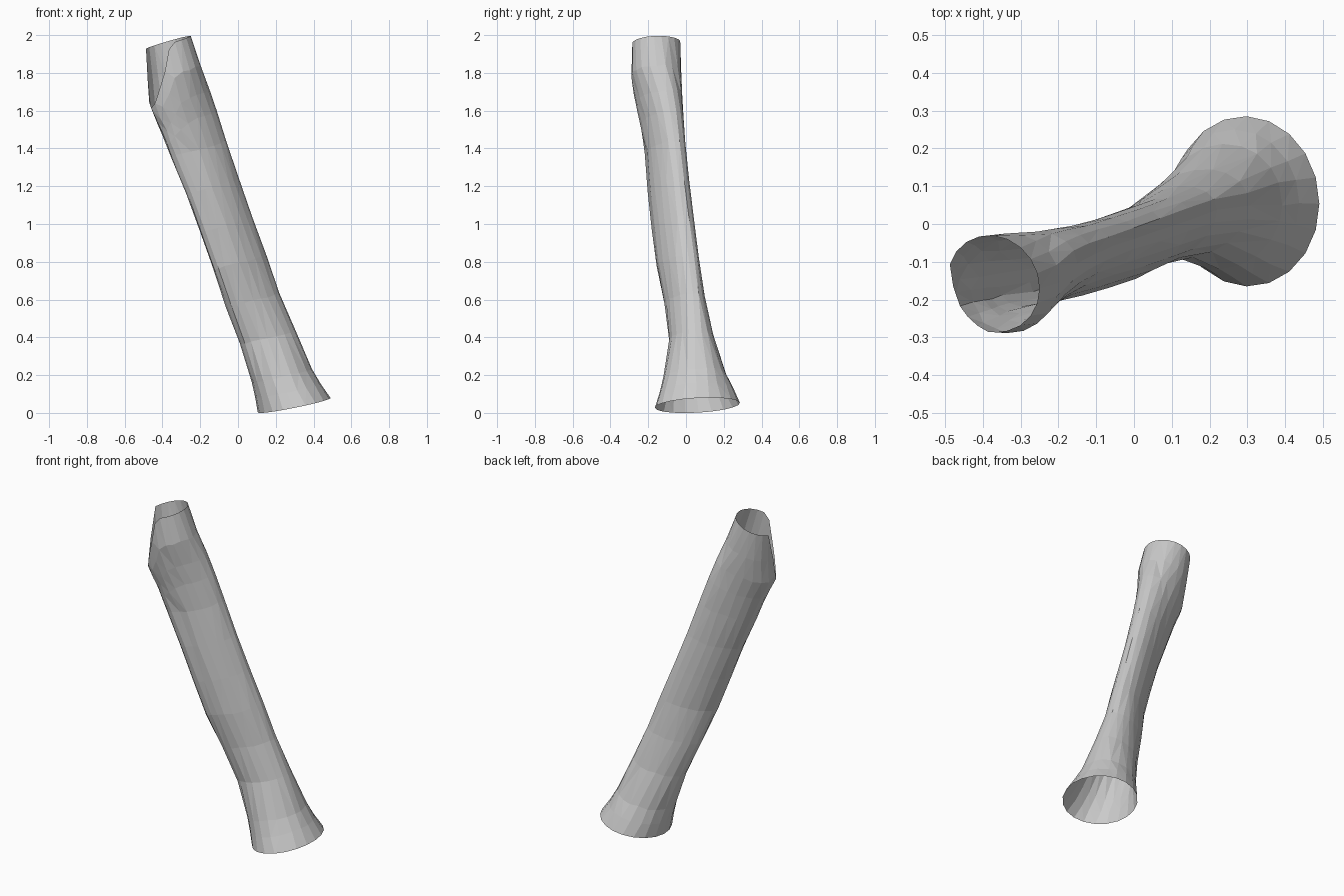
import bpy, bmesh, math, random

cube = bpy.data.objects.get("Cube")
if cube:
    bpy.data.objects.remove(cube, do_unlink=True)
random.seed(4)
SIDES = 20

# Cross-sections up the tube: height, left x, right x, front y, back y, skew
SECTIONS = [
    (0.04, 0.105, 0.49, -0.165, 0.285, -0.03),
    (0.12, 0.09, 0.437, -0.14, 0.25, 0.0),
    (0.2, 0.073, 0.392, -0.12, 0.212, 0.05),
    (0.4, 0.01, 0.306, -0.09, 0.145, 0.2),
    (0.6, -0.065, 0.22, -0.115, 0.10, 0.4),
    (0.8, -0.132, 0.15, -0.16, 0.068, 0.55),
    (1.0, -0.202, 0.075, -0.185, 0.042, 0.55),
    (1.2, -0.275, 0.005, -0.205, 0.017, 0.55),
    (1.4, -0.357, -0.062, -0.22, -0.003, 0.5),
    (1.55, -0.415, -0.112, -0.242, -0.013, 0.4),
    (1.66, -0.468, -0.15, -0.27, -0.02, 0.3),
    (1.8, -0.478, -0.197, -0.292, -0.025, 0.05),
    (1.96, -0.493, -0.25, -0.285, -0.03, -0.1),
]
# Torn notch in the upper rim: angle, height of the edge
NOTCH = [(0, 1.96), (162, 1.96), (180, 1.8), (198, 1.66), (216, 1.68),
         (234, 1.75), (252, 1.83), (275, 1.96), (360, 1.96)]


def lookup(table, key):
    """Linear interpolation of the rows of a table."""
    for a, b in zip(table, table[1:]):
        if key <= b[0]:
            f = max(0, (key - a[0]) / (b[0] - a[0]))
            return [p + (q - p) * f for p, q in zip(a, b)]
    return list(table[-1])


def tube_point(height, degrees):
    _, xl, xr, yf, yb, skew = lookup(SECTIONS, height)
    a = math.radians(degrees)
    dx = (xr - xl) / 2 * math.cos(a)
    dy = (yb - yf) / 2 * math.sin(a + skew)
    # long crease on the front left
    if 0.6 < height < 1.45:
        crease = 252 - 12 * (1.45 - height) / 0.85
        dent = 1 - 0.08 * math.exp(-((degrees - crease) / 11) ** 2)
        dx, dy = dx * dent, dy * dent
    z = height + (0.2 + 0.05 * height) * dx + 0.06 * dy
    return (xl + xr) / 2 + dx, (yf + yb) / 2 + dy, z


# Open tube, with rows near the top squeezed down along the notch
bm = bmesh.new()
rows = []
heights = [s[0] for s in SECTIONS]
for i, h in enumerate(heights):
    row = []
    for k in range(SIDES):
        deg = k * 360 / SIDES
        top = lookup(NOTCH, deg)[1]
        z = h if h < 1.4 else 1.4 + (h - 1.4) * (top - 1.4) / 0.56
        wobble = 0 < i < len(heights) - 1
        x, y, z = tube_point(z, deg + wobble * random.uniform(-2, 2))
        row.append(bm.verts.new((x, y, z + wobble * random.uniform(-0.005, 0.005))))
    rows.append(row)
for lower, upper in zip(rows, rows[1:]):
    for k in range(SIDES):
        n = (k + 1) % SIDES
        bm.faces.new((lower[k], lower[n], upper[n], upper[k]))
bmesh.ops.triangulate(bm, faces=bm.faces[:])

mesh = bpy.data.meshes.new("hollow_tube")
bm.to_mesh(mesh)
bm.free()
tube = bpy.data.objects.new("hollow_tube", mesh)
bpy.context.collection.objects.link(tube)

# Plain grey
grey = bpy.data.materials.new("light_grey")
grey.use_nodes = True
colour = (0.6, 0.6, 0.6, 1)
grey.diffuse_color = colour
grey.node_tree.nodes["Principled BSDF"].inputs["Base Color"].default_value = colour
mesh.materials.append(grey)
